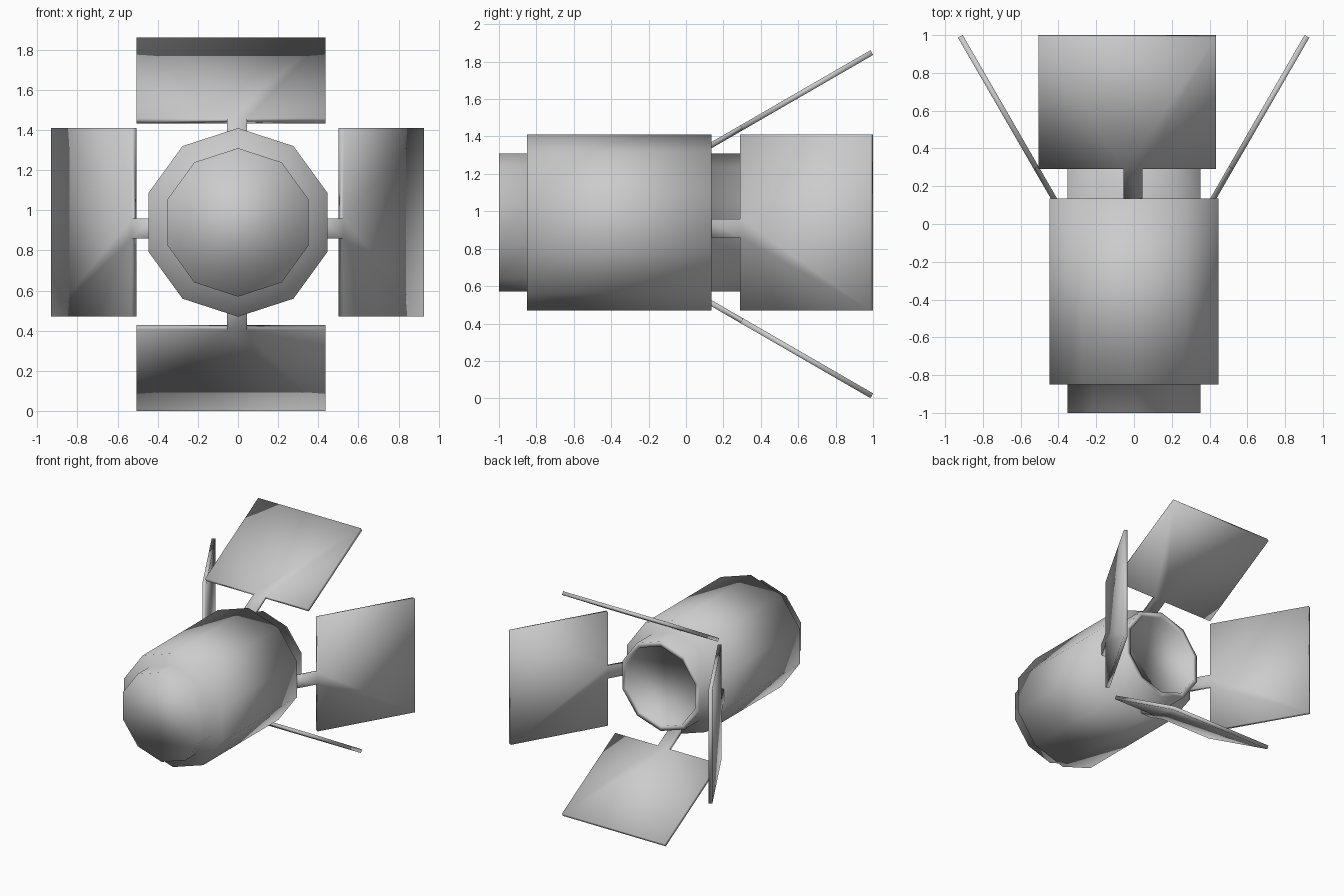
import bpy, bmesh
from math import sin, cos, pi, radians
from mathutils import Vector

if "Cube" in bpy.data.objects:
    bpy.data.objects.remove(bpy.data.objects["Cube"])

SIDES = 10


def finish(bm, name):
    bmesh.ops.recalc_face_normals(bm, faces=bm.faces[:])
    for f in bm.faces:
        f.smooth = True
    mesh = bpy.data.meshes.new(name)
    bm.to_mesh(mesh)
    bm.free()
    obj = bpy.data.objects.new(name, mesh)
    bpy.context.collection.objects.link(obj)
    return obj


def loft_y(name, profile, cz):
    """Ten-sided body along y from (radius, y) pairs, capped at both ends."""
    bm = bmesh.new()
    rings = []
    for r, y in profile:
        angles = [pi / 2 + 2 * pi * k / SIDES for k in range(SIDES)]
        rings.append([bm.verts.new((r * cos(a), y, cz + r * sin(a))) for a in angles])
    for a, b in zip(rings, rings[1:]):
        for k in range(SIDES):
            n = (k + 1) % SIDES
            bm.faces.new((a[k], a[n], b[n], b[k]))
    bm.faces.new(rings[0])
    bm.faces.new(rings[-1])
    return finish(bm, name)


def panel(name, out, side, strut_off, panel_off):
    """T-shaped slab leaning 30 degrees outward from the y axis."""
    tilt, thick = radians(30), 0.029
    out, side, fwd = Vector(out), Vector(side), Vector((0, 1, 0))
    along = fwd * cos(tilt) + out * sin(tilt)
    normal = out * cos(tilt) - fwd * sin(tilt)
    base = Vector((-0.002, 0.13, 0.931)) + out * 0.419
    s, p, w, h = strut_off, panel_off, 0.05, 0.47
    outline = [(s - w, -0.03), (s + w, -0.03), (s + w, 0.193), (p + h, 0.193),
               (p + h, 0.997), (p - h, 0.997), (p - h, 0.193), (s - w, 0.193)]
    bm = bmesh.new()
    face = bm.faces.new([bm.verts.new(base + side * a + along * b - normal * thick / 2)
                         for a, b in outline])
    ext = bmesh.ops.extrude_face_region(bm, geom=[face])
    verts = [v for v in ext["geom"] if isinstance(v, bmesh.types.BMVert)]
    bmesh.ops.translate(bm, verts=verts, vec=normal * thick)
    # split the concave T into clean faces
    bmesh.ops.triangulate(bm, faces=[f for f in bm.faces if len(f.verts) > 4])
    return finish(bm, name)


# Stepped body with a shallow recess in the rear rim
loft_y("body", [(0.37, -1.0), (0.37, -0.85), (0.47, -0.85), (0.47, 0.135),
                (0.37, 0.135), (0.37, 0.33), (0.33, 0.33), (0.33, 0.31)], 0.94)

# Four tilted panels with their struts
panel("top_panel", (0, 0, 1), (1, 0, 0), -0.003, -0.033)
panel("bottom_panel", (0, 0, -1), (1, 0, 0), -0.003, -0.033)
panel("right_panel", (1, 0, 0), (0, 0, 1), -0.021, 0.009)
panel("left_panel", (-1, 0, 0), (0, 0, 1), -0.021, 0.009)
